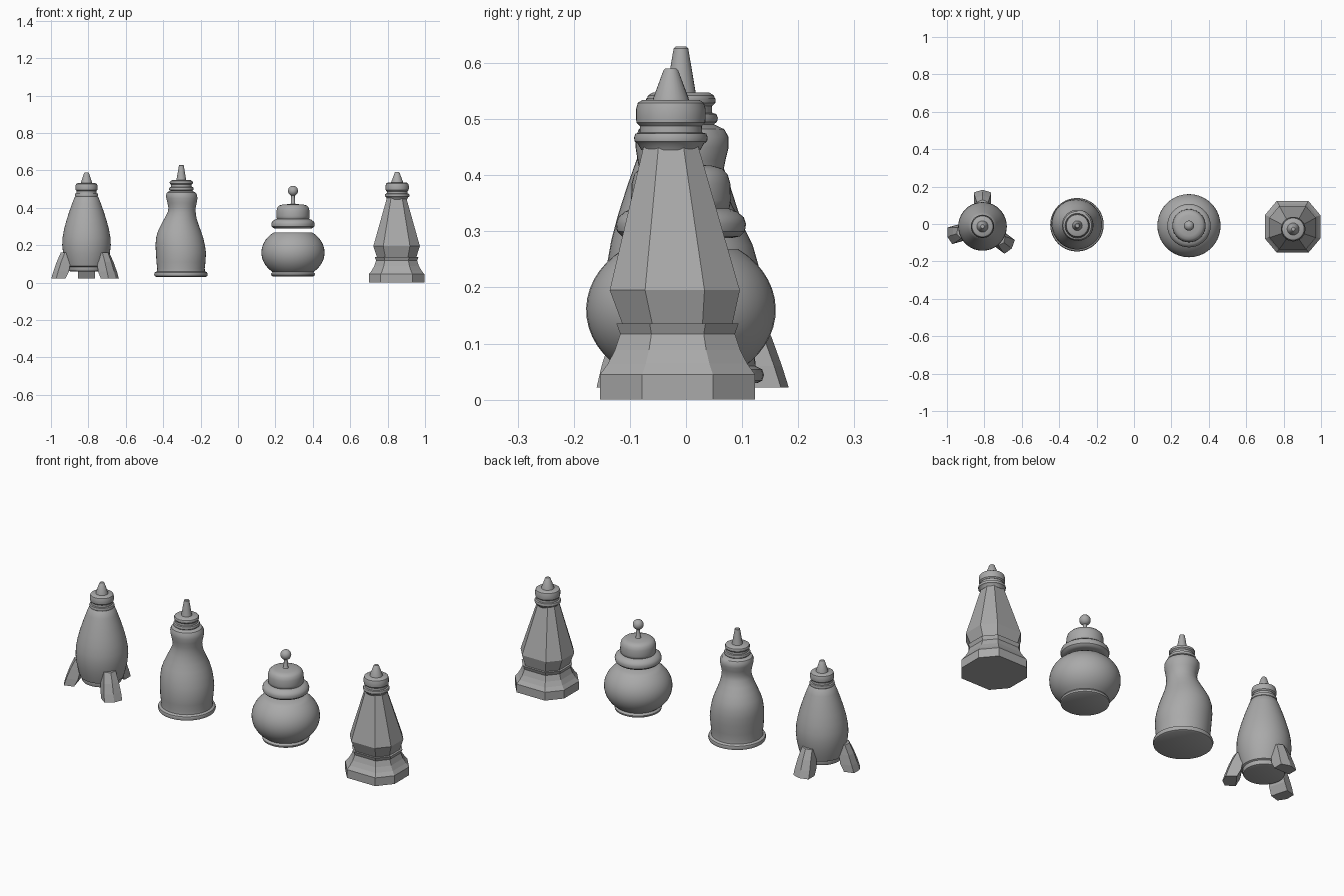
import bpy, bmesh, math

if "Cube" in bpy.data.objects:
    bpy.data.objects.remove(bpy.data.objects["Cube"])

grey = bpy.data.materials.new("plain_grey")
grey.diffuse_color = (0.4, 0.4, 0.4, 1)
grey.use_nodes = True
grey.node_tree.nodes["Principled BSDF"].inputs["Base Color"].default_value = grey.diffuse_color


def loft(name, rings, smooth=True):
    """Skin closed rings of points, capping both ends."""
    bm = bmesh.new()
    rows = [[bm.verts.new(p) for p in ring] for ring in rings]
    n = len(rows[0])
    for a, b in zip(rows, rows[1:]):
        for i in range(n):
            j = (i + 1) % n
            bm.faces.new((a[i], a[j], b[j], b[i]))
    bm.faces.new(rows[0][::-1])
    bm.faces.new(rows[-1])
    bmesh.ops.recalc_face_normals(bm, faces=bm.faces[:])
    me = bpy.data.meshes.new(name)
    bm.to_mesh(me)
    bm.free()
    me.materials.append(grey)
    ob = bpy.data.objects.new(name, me)
    bpy.context.collection.objects.link(ob)
    if smooth:
        bpy.ops.object.select_all(action='DESELECT')
        ob.select_set(True)
        bpy.context.view_layer.objects.active = ob
        bpy.ops.object.shade_smooth_by_angle(angle=math.radians(35))
    return ob


def lathe(name, x, y, profile, n=40):
    """Profile entries: radius, height and optional sideways shift."""
    rings = []
    for r, z, *shift in profile:
        dx, dy = shift or (0, 0)
        rings.append([(x + dx + r * math.cos(2 * math.pi * i / n),
                       y + dy + r * math.sin(2 * math.pi * i / n), z) for i in range(n)])
    return loft(name, rings)


def nozzle_cap(prefix, x, y, z, r, cap_h, tip_h, cone_r=0.031):
    """Neck flange, rounded screw cap and conical tip, starting at height z."""
    lathe(prefix + "_flange", x, y, [(r * .85, z - .015), (r * .95, z - .004), (r * 1.04, z),
          (r * 1.06, z + .007), (r * 1.02, z + .014), (r * .9, z + .016), (r * .88, z + .04)])
    c = z + .028
    lathe(prefix + "_cap", x, y, [(r * .9, c), (r * .99, c + .006), (r, c + .014),
          (r, c + cap_h - .016), (r * .95, c + cap_h - .005), (r * .82, c + cap_h)])
    t = c + cap_h
    lathe(prefix + "_tip", x, y, [(cone_r, t - .003), (cone_r * .95, t + .004),
          (.013, t + tip_h - .003), (.010, t + tip_h)], 24)


# Rocket shaped bottle with three fins
RX, RY = -0.81, -0.013
lathe("rocket_body", RX, RY, [(.088, .06), (.097, .063), (.1, .07), (.1, .084), (.108, .088),
      (.116, .115), (.125, .155), (.13, .2), (.128, .24), (.12, .285), (.108, .33),
      (.092, .38), (.076, .425), (.064, .455), (.056, .462)])
nozzle_cap("rocket", RX, RY, .461, .059, .042, .058)
for k, deg in enumerate((90, 196, 323)):
    ca, sa = math.cos(math.radians(deg)), math.sin(math.radians(deg))
    rings = []
    for z, inner, outer, w in ((.022, .13, .196, .046), (.06, .11, .184, .044),
                               (.11, .1, .166, .038), (.16, .1, .143, .03)):
        sec = [(inner, -w), (outer - .014, -w), (outer, 0), (outer - .014, w), (inner, w)]
        rings.append([(RX + r * ca - t * sa, RY + r * sa + t * ca, z) for r, t in sec])
    loft("rocket_fin_%d" % (k + 1), rings, smooth=False)

# Wavy bottle whose axis sways
WX, WY = -0.305, -0.004
lathe("wavy_body", WX, WY, [(.132, .03), (.14, .034), (.143, .044), (.14, .054), (.128, .06),
      (.127, .075), (.131, .11, 0, 0), (.134, .16, 0, .002), (.132, .2, -.004, .005),
      (.126, .24, -.007, .007), (.115, .275, -.008, .008), (.1, .31, -.006, .006),
      (.085, .345, -.002, .002), (.075, .375, .004, -.002), (.073, .4, .006, -.004),
      (.078, .425, .006, -.004), (.083, .45, .005, -.003), (.083, .468, .003, -.003),
      (.076, .482, .002, -.004), (.06, .49, 0, -.005)])
nozzle_cap("wavy", WX + .002, WY - .005, .495, .062, .024, .082, .027)

# Round pot with lid and ball knob
PX, PY = 0.294, -0.009
belly = []
for i in range(15):
    a = math.radians(-50 + i * 103 / 14)
    belly.append((.169 * math.cos(a), .16 + .136 * math.sin(a)))
lathe("pot_belly", PX, PY, [(.108, .033), (.115, .037), (.117, .046), (.112, .054)] + belly)
lathe("pot_collar", PX, PY, [(.09, .288), (.105, .291), (.114, .3), (.116, .313),
      (.112, .325), (.1, .335), (.085, .341)])
lathe("pot_lid", PX, PY, [(.08, .335), (.087, .343), (.089, .355), (.088, .385),
      (.083, .402), (.073, .412), (.055, .417), (.01, .42)])
lathe("pot_knob_stem", PX, PY, [(.016, .417), (.011, .425), (.009, .475)], 16)
lathe("pot_knob_ball", PX, PY, [(max(.001, .027 * math.sin(math.pi * i / 12)),
      .49 - .027 * math.cos(math.pi * i / 12)) for i in range(13)], 24)

# Eight sided tower bottle, axis leaning slightly forward at the top
TX, TY = 0.848, -0.015
CORNERS = [(.148, -.063), (.148, .063), (.085, .138), (-.085, .138),
           (-.148, .063), (-.148, -.063), (-.085, -.138), (.085, -.138)]


def tower_rings(steps):
    return [[(TX + s * cx, TY + dy + s * cy, z) for cx, cy in CORNERS] for s, z, dy in steps]


loft("tower_base", tower_rings([(1, 0, 0), (1, .045, 0), (.9, .064, 0), (.81, .088, 0),
     (.74, .117, 0), (.79, .136, 0)]), smooth=False)
loft("tower_body", tower_rings([(.7, .13, 0), (.84, .195, -.005), (.34, .458, -.012)]),
     smooth=False)
nozzle_cap("tower", TX + .003, TY - .012, .46, .062, .046, .056, .033)
